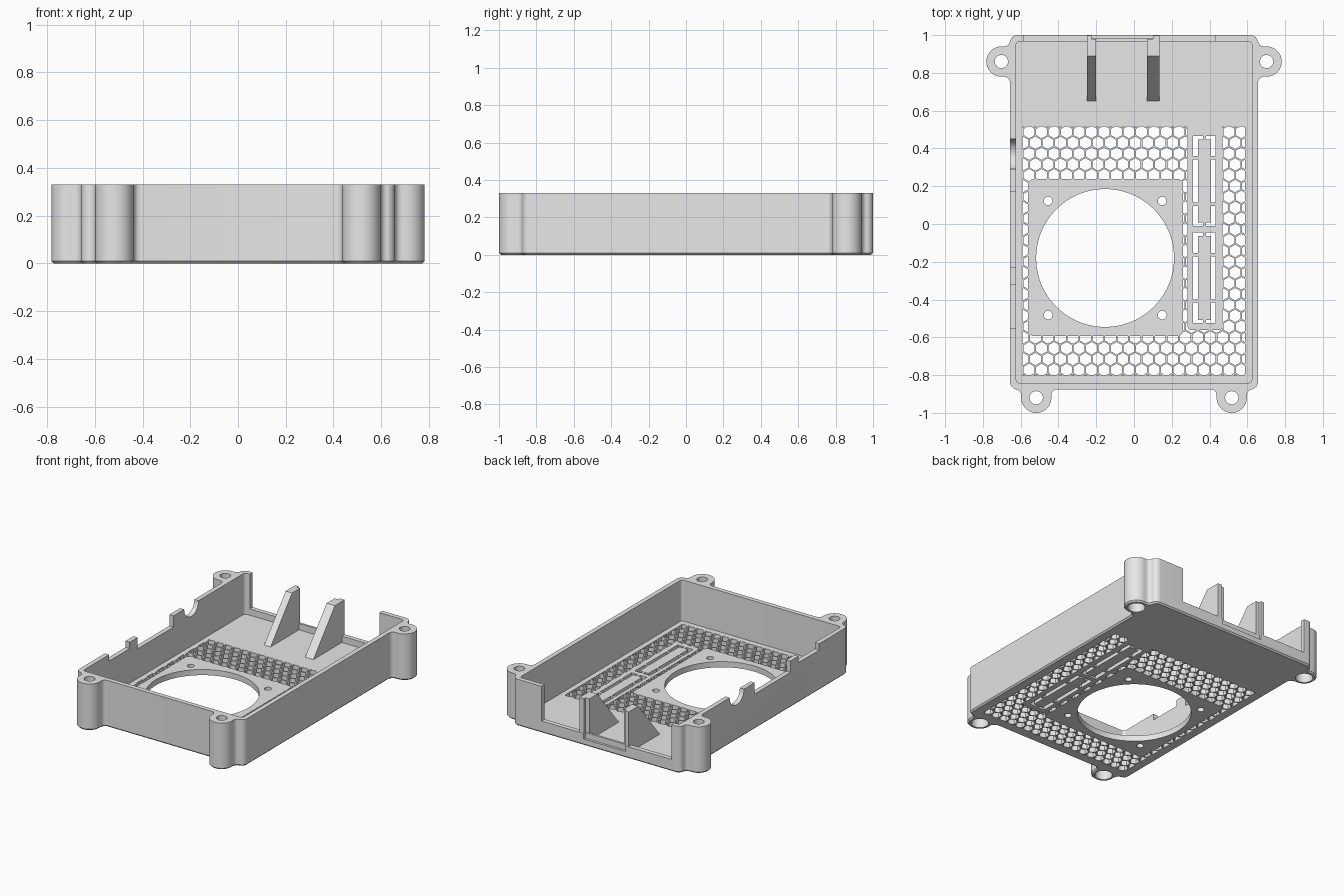
import bpy, bmesh
from math import sin, cos, pi, sqrt, radians

default = bpy.data.objects.get("Cube")
if default:
    bpy.data.objects.remove(default)

grey = bpy.data.materials.new("light grey plastic")
grey.use_nodes = True
grey.diffuse_color = (0.8, 0.8, 0.8, 1)
grey.node_tree.nodes["Principled BSDF"].inputs["Base Color"].default_value = (0.8, 0.8, 0.8, 1)


# ---- helpers ----
def arc(cx, cy, r, a0, a1, n):
    return [(cx + r * cos(radians(a0 + (a1 - a0) * i / n)),
             cy + r * sin(radians(a0 + (a1 - a0) * i / n))) for i in range(n + 1)]


def circle(cx, cy, r, n=48):
    return arc(cx, cy, r, 0, 360, n)[:-1]


def rect(x0, x1, y0, y1):
    return [(x0, y0), (x1, y0), (x1, y1), (x0, y1)]


def rounded(x0, x1, y0, y1, r):
    corners = [(x1 - r, y1 - r), (x0 + r, y1 - r), (x0 + r, y0 + r), (x1 - r, y0 + r)]
    return [p for i, c in enumerate(corners) for p in arc(*c, r, 90 * i, 90 * i + 90, 8)]


def prism(name, outlines, lo, hi, axis="z", chamfer=0):
    """Extrude outlines from lo to hi; axis x takes outlines in (y, z)."""
    bm = bmesh.new()
    for outline in outlines:
        place = (lambda a, b, c: (a, b, c)) if axis == "z" else (lambda a, b, c: (c, a, b))
        rings = [[bm.verts.new(place(a, b, c)) for a, b in outline] for c in (lo, hi)]
        base = bm.faces.new(rings[0])
        bm.faces.new(rings[1])
        n = len(outline)
        for i in range(n):
            j = (i + 1) % n
            bm.faces.new((rings[0][i], rings[0][j], rings[1][j], rings[1][i]))
        if chamfer:
            bmesh.ops.recalc_face_normals(bm, faces=bm.faces)
            bmesh.ops.bevel(bm, geom=list(base.edges), offset=chamfer, segments=1,
                            affect="EDGES", profile=0.5)
    bmesh.ops.recalc_face_normals(bm, faces=bm.faces)
    mesh = bpy.data.meshes.new(name)
    bm.to_mesh(mesh)
    bm.free()
    mesh.materials.append(grey)
    ob = bpy.data.objects.new(name, mesh)
    bpy.context.collection.objects.link(ob)
    return ob


def combine(target, tool, operation):
    """Apply one boolean and discard the tool."""
    mod = target.modifiers.new("cut", "BOOLEAN")
    mod.solver = "EXACT"
    mod.operation = operation
    mod.object = tool
    bpy.context.view_layer.objects.active = target
    bpy.ops.object.modifier_apply(modifier=mod.name)
    bpy.data.objects.remove(tool)


def cut(target, outlines, lo, hi, axis="z"):
    combine(target, prism("cutter", outlines, lo, hi, axis), "DIFFERENCE")


# ---- overall sizes ----
HX, FRONT, BACK, TOP = 0.657, -0.875, 1.0, 0.33
WALL, FLOOR = 0.033, 0.04
BOSS_R, FILLET = 0.08, 0.03
SIDE_Y, FRONT_X = 0.86, 0.5175
SIDE_OUT, FRONT_OUT = 0.045, 0.045

# ---- tray with four screw bosses ----
tray = prism("case_tray", [rounded(-HX, HX, FRONT, BACK, 0.04)], 0, TOP, chamfer=0.01)


def boss_outline(out):
    flare = BOSS_R + FILLET
    right = arc(flare, FILLET, FILLET, 270, 180, 6)
    left = [(-u, v) for u, v in reversed(right)]
    return [(-flare, -0.02), (flare, -0.02)] + right + arc(0, out, BOSS_R, 0, 180, 24) + left


centres = []
for s in (-1, 1):
    side = [(s * (HX + v), SIDE_Y + u) for u, v in boss_outline(SIDE_OUT)]
    front = [(s * FRONT_X + u, FRONT - v) for u, v in boss_outline(FRONT_OUT)]
    centres += [(s * (HX + SIDE_OUT), SIDE_Y), (s * FRONT_X, FRONT - FRONT_OUT)]
    for outline in (side, front):
        combine(tray, prism("boss", [outline], 0, TOP, chamfer=0.01), "UNION")

cut(tray, [rounded(-HX + WALL, HX - WALL, FRONT + WALL, BACK - WALL, 0.02)], FLOOR, 1)
cut(tray, [circle(x, y, 0.035, 32) for x, y in centres], -1, 1)
cut(tray, [circle(x, y, 0.056, 32) for x, y in centres], -1, 0.1)

# ---- openings in the back wall and the port side ----
cut(tray, [rect(-0.585, 0.43, 0.93, 1.1)], 0.085, 1)
cut(tray, [rect(-0.225, 0.1, 0.983, 1.1)], 0.045, 1)
cut(tray, [circle(0.37, TOP, 0.08)], -0.7, -0.6, "x")
cut(tray, [rect(-0.23, 0.17, 0.25, 1), rect(-0.55, -0.32, 0.285, 1)], -0.7, -0.6, "x")

# ---- fan opening with screw holes ----
FX, FY = -0.153, -0.18
cut(tray, [circle(FX, FY, 0.365, 96)]
    + [circle(FX + i * 0.302, FY + j * 0.302, 0.023, 24) for i in (-1, 1) for j in (-1, 1)], -1, 0.2)

# ---- honeycomb vents, kept clear of the fan plate and slot strip ----
PITCH, HEX_R = 0.0661, 0.0575 / sqrt(3)
cells = []
for row in range(-1, 25):
    for col in range(-2, 20):
        x = -0.555 + PITCH * (col + 0.5 * (row % 2))
        y = 0.487 - row * PITCH * sqrt(3) / 2
        cells.append([(x + HEX_R * sin(k * pi / 3), y + HEX_R * cos(k * pi / 3)) for k in range(6)])
vents = prism("vent_cutter", cells, -0.1, 0.1)
combine(vents, prism("field", [rect(-0.59, 0.588, -0.802, 0.516)], -0.08, 0.08), "INTERSECT")
cut(vents, [rounded(-0.56, 0.26, -0.592, 0.238, 0.03)], -0.2, 0.2)
cut(vents, [rounded(0.284, 0.469, -0.562, 0.6, 0.02)], -0.2, 0.2)
combine(tray, vents, "DIFFERENCE")

# ---- two knock-out panels outlined by bridged slots ----
for y0, y1 in ((-0.01, 0.465), (-0.525, -0.045)):
    mid = (y0 + y1) / 2
    slots = prism("slot_cutter", [rect(0.312, 0.432, y0, y1)], -0.1, 0.1)
    cut(slots, [rect(0.338, 0.408, y0 + 0.018, y1 - 0.018)], -0.2, 0.2)
    cut(slots, [rect(0.365, 0.381, y0 - 0.1, y1 + 0.1)], -0.2, 0.2)
    for s in (-1, 1):
        y = mid + s * 0.1225
        cut(slots, [rect(0.2, 0.5, y - 0.009, y + 0.009)], -0.2, 0.2)
    combine(tray, slots, "DIFFERENCE")

# ---- triangular divider ribs between the rear ports ----
ribs = []
for name, x0, x1, e0, e1 in (("right_rib", -0.25, -0.2, -0.25, -0.225),
                             ("left_rib", 0.07, 0.135, 0.1, 0.135)):
    profile = [(0.65, 0.03), (0.98, 0.03), (0.98, TOP), (0.89, TOP), (0.65, FLOOR)]
    rib = prism(name, [profile], x0, x1, "x")
    combine(rib, prism("edge", [rect(0.96, 0.998, 0.03, TOP)], e0, e1, "x"), "UNION")
    ribs.append(rib)

# ---- smooth the round parts, keep edges crisp ----
bpy.ops.object.select_all(action="DESELECT")
for ob in [tray] + ribs:
    ob.select_set(True)
bpy.context.view_layer.objects.active = tray
bpy.ops.object.shade_smooth_by_angle(angle=radians(30))
